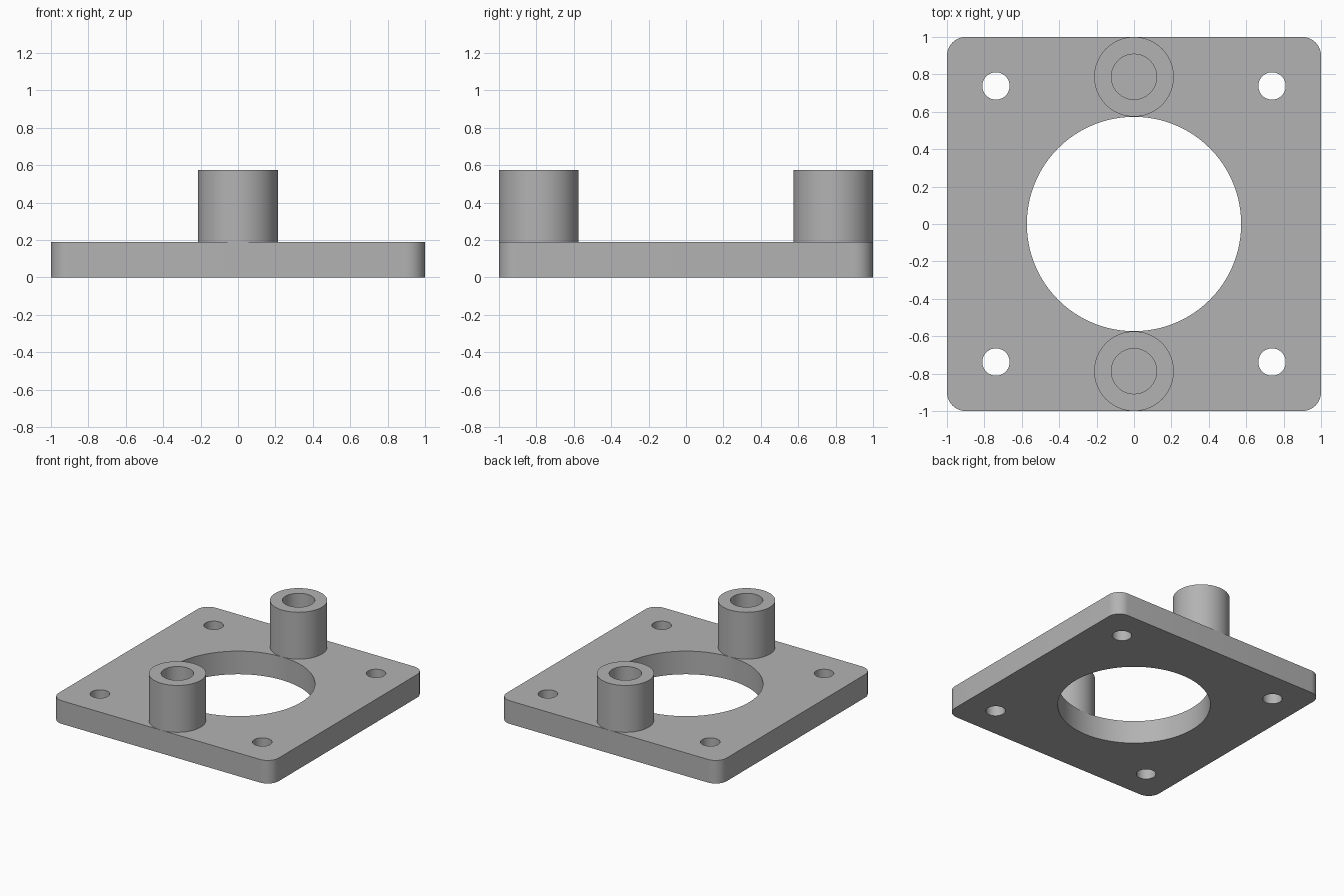
import bpy
import bmesh
import math
from mathutils import Matrix

PLATE_TOP = 0.19
BOSS_TOP = 0.575
BOSS_Y = 0.787
BOSS_R = 0.213
BORE_R = 0.121
HOLE_XY = 0.738

cube = bpy.data.objects.get("Cube")
if cube:
    bpy.data.objects.remove(cube, do_unlink=True)

grey = bpy.data.materials.new("plain grey")
grey.use_nodes = True
grey.diffuse_color = (0.45, 0.45, 0.45, 1)
grey.node_tree.nodes["Principled BSDF"].inputs["Base Color"].default_value = grey.diffuse_color


def add_object(name, bm):
    bmesh.ops.recalc_face_normals(bm, faces=bm.faces)
    mesh = bpy.data.meshes.new(name)
    bm.to_mesh(mesh)
    bm.free()
    mesh.materials.append(grey)
    obj = bpy.data.objects.new(name, mesh)
    bpy.context.collection.objects.link(obj)
    return obj


def select_only(obj):
    bpy.ops.object.select_all(action="DESELECT")
    obj.select_set(True)
    bpy.context.view_layer.objects.active = obj


def smooth(obj):
    select_only(obj)
    bpy.ops.object.shade_smooth_by_angle(angle=math.radians(30))


# Square plate with rounded upright corners
bm = bmesh.new()
bmesh.ops.create_cube(bm, size=1, matrix=Matrix.Translation((0, 0, PLATE_TOP / 2))
                      @ Matrix.Diagonal((2, 2, PLATE_TOP, 1)))
uprights = [e for e in bm.edges if abs(e.verts[0].co.z - e.verts[1].co.z) > 0.1]
bmesh.ops.bevel(bm, geom=uprights, offset=0.1, segments=10, profile=0.5, affect="EDGES")
plate = add_object("base_plate", bm)

# Cutters: central opening and four corner screw holes
bm = bmesh.new()
holes = [(0, 0, 0.573, 128)]
holes += [(sx * HOLE_XY, sy * HOLE_XY, 0.073, 48) for sx in (-1, 1) for sy in (-1, 1)]
for x, y, radius, sides in holes:
    bmesh.ops.create_cone(bm, cap_ends=True, segments=sides, radius1=radius, radius2=radius,
                          depth=1, matrix=Matrix.Translation((x, y, 0)))
cutter = add_object("hole_cutter", bm)
cutter.hide_render = True
cut = plate.modifiers.new("holes", "BOOLEAN")
cut.operation = "DIFFERENCE"
cut.solver = "EXACT"
cut.object = cutter
select_only(plate)
bpy.ops.object.modifier_apply(modifier=cut.name)
bpy.data.objects.remove(cutter, do_unlink=True)
smooth(plate)

# Two hollow bosses, turned from a profile and standing on the plate
profile = [(BOSS_R, PLATE_TOP), (BOSS_R, BOSS_TOP), (BORE_R, BOSS_TOP), (BORE_R, PLATE_TOP)]
for name, side in (("front_boss", -1), ("back_boss", 1)):
    bm = bmesh.new()
    verts = [bm.verts.new((r, 0, z)) for r, z in profile]
    edges = [bm.edges.new(pair) for pair in zip(verts, verts[1:])]
    bmesh.ops.spin(bm, geom=verts + edges, cent=(0, 0, 0), axis=(0, 0, 1),
                   angle=math.tau, steps=64, use_merge=True)
    bmesh.ops.remove_doubles(bm, verts=bm.verts, dist=0.0001)
    bmesh.ops.translate(bm, verts=bm.verts, vec=(0, side * BOSS_Y, 0))
    smooth(add_object(name, bm))
